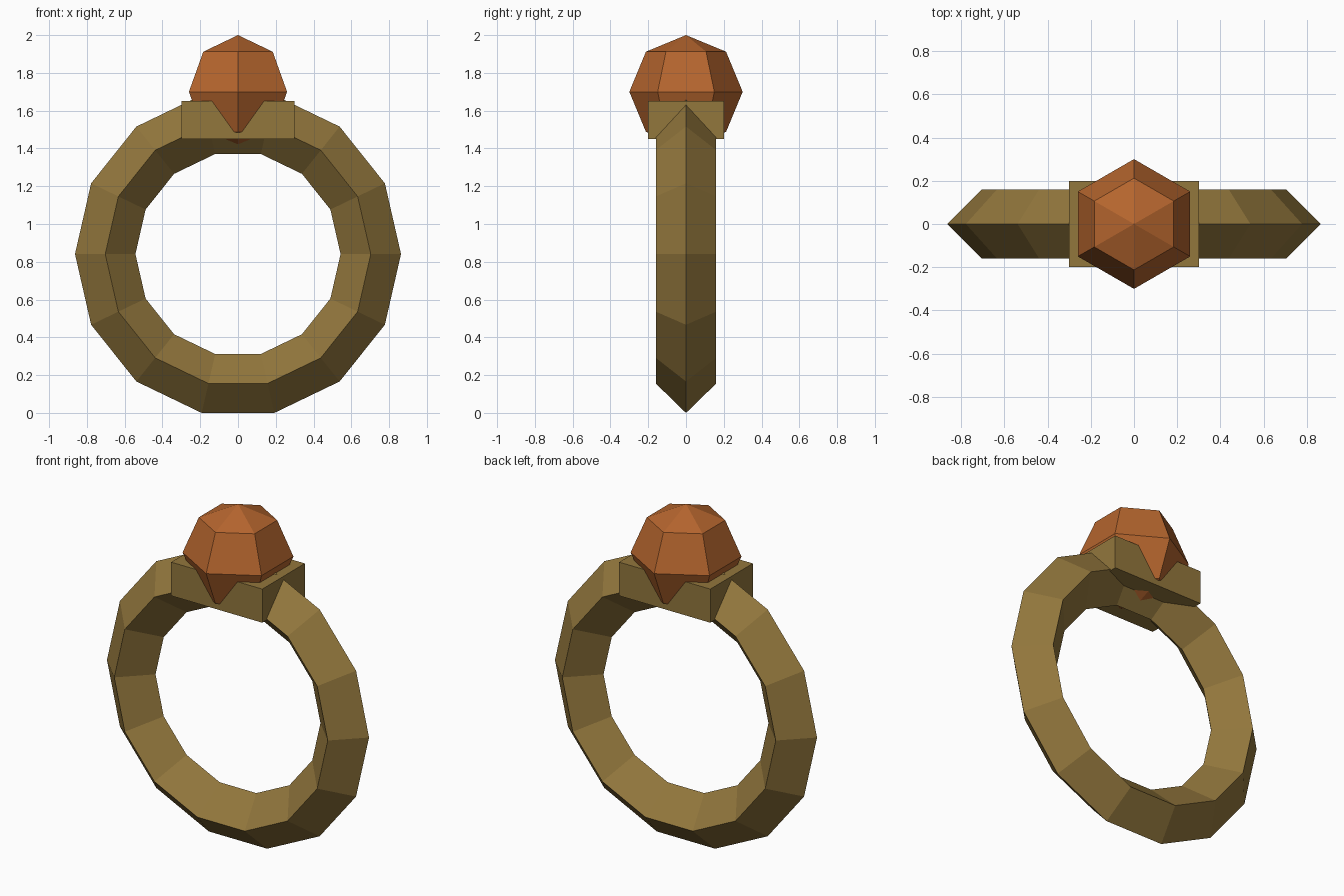
import bpy
from math import radians

if "Cube" in bpy.data.objects:
    bpy.data.objects.remove(bpy.data.objects["Cube"])


def material(name, color):
    mat = bpy.data.materials.new(name)
    mat.diffuse_color = (*color, 1)
    mat.use_nodes = True
    mat.node_tree.nodes["Principled BSDF"].inputs["Base Color"].default_value = mat.diffuse_color
    return mat


def finish(name, mat):
    obj = bpy.context.object
    obj.name = name
    obj.data.materials.append(mat)
    return obj


gold = material("gold", (0.29, 0.184, 0.046))
amber = material("amber", (0.46, 0.13, 0.027))

# Band: faceted hoop with a diamond cross-section, standing upright
bpy.ops.mesh.primitive_torus_add(
    major_segments=14, minor_segments=4, major_radius=0.703, minor_radius=0.16,
    location=(0, 0, 0.841), rotation=(radians(90), 0, 0))
finish("band", gold)

# Setting: block that holds the stone
bpy.ops.mesh.primitive_cube_add(size=1, location=(0, 0, 1.55))
finish("setting", gold).scale = (0.6, 0.4, 0.2)

# Gem: six-sided faceted ball with corners facing front and back
bpy.ops.mesh.primitive_uv_sphere_add(
    segments=6, ring_count=4, radius=0.3, location=(0, 0, 1.7))
finish("gem", amber)
